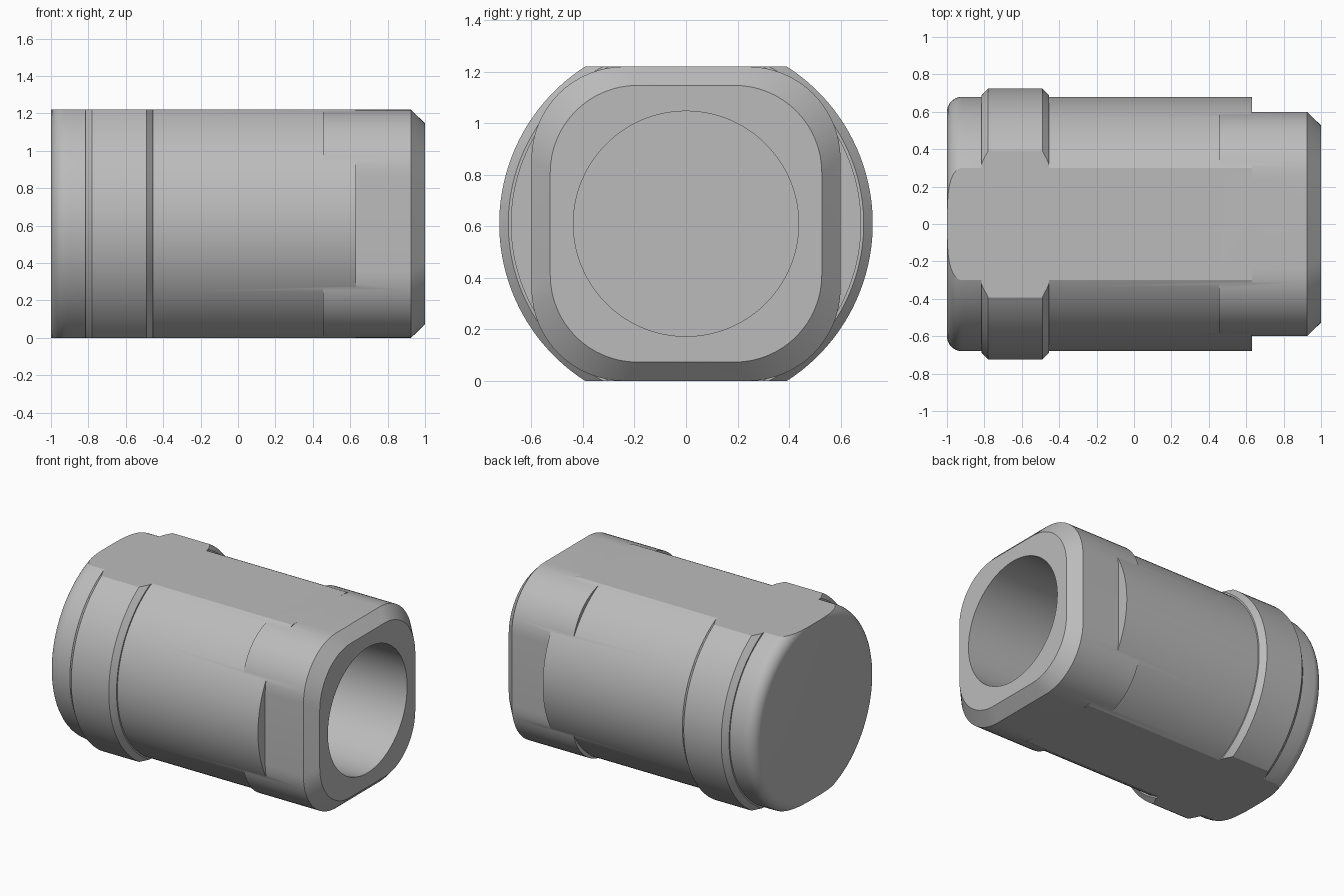
import bpy, bmesh, math
from mathutils import Matrix, Vector

if "Cube" in bpy.data.objects:
    bpy.data.objects.remove(bpy.data.objects["Cube"])

MID = 0.61          # height of the axis, also half the distance across the flats
SEGMENTS = 128

steel = bpy.data.materials.new("grey steel")
steel.use_nodes = True
GREY = (0.5, 0.5, 0.5, 1)
steel.diffuse_color = GREY
steel.node_tree.nodes["Principled BSDF"].inputs["Base Color"].default_value = GREY


def finish(name, bm):
    bmesh.ops.remove_doubles(bm, verts=bm.verts, dist=1e-5)
    bmesh.ops.recalc_face_normals(bm, faces=bm.faces)
    mesh = bpy.data.meshes.new(name)
    bm.to_mesh(mesh)
    bm.free()
    mesh.materials.append(steel)
    ob = bpy.data.objects.new(name, mesh)
    bpy.context.collection.objects.link(ob)
    return ob


def loft(name, rings):
    """Skin a list of closed rings and cap both ends."""
    bm = bmesh.new()
    loops = [[bm.verts.new(p) for p in ring] for ring in rings]
    n = len(loops[0])
    for a, b in zip(loops, loops[1:]):
        for i in range(n):
            j = (i + 1) % n
            bm.faces.new((a[i], a[j], b[j], b[i]))
    bm.faces.new(loops[0])
    bm.faces.new(loops[-1])
    return finish(name, bm)


def circle(x, r):
    turn = [math.tau * (i + 0.5) / SEGMENTS for i in range(SEGMENTS)]
    return [(x, r * math.cos(a), MID + r * math.sin(a)) for a in turn]


def rounded_square(x, inset, steps=16):
    radius = 0.36 - inset * 0.3
    ring = []
    for quarter in range(4):
        mid = math.pi / 4 + quarter * math.pi / 2
        cy = math.copysign(0.60 - inset - radius, math.cos(mid))
        cz = math.copysign(MID - inset - radius, math.sin(mid))
        for i in range(steps + 1):
            a = (quarter + i / steps) * math.pi / 2
            ring.append((x, cy + radius * math.cos(a), MID + cz + radius * math.sin(a)))
    return ring


def combine(ob, other, operation):
    mod = ob.modifiers.new(operation.lower(), "BOOLEAN")
    mod.operation, mod.solver, mod.object = operation, "EXACT", other
    bpy.context.view_layer.objects.active = ob
    bpy.ops.object.modifier_apply(modifier=mod.name)
    bpy.data.objects.remove(other)


# Turned body: rounded closed end, raised collar, plain barrel
fillet = [(-0.92 - 0.08 * math.cos(a), 0.60 + 0.08 * math.sin(a))
          for a in (math.pi / 2 * i / 8 for i in range(9))]
collar = [(-0.815, 0.68), (-0.815, 0.69), (-0.78, 0.725),
          (-0.49, 0.725), (-0.455, 0.69), (-0.455, 0.68)]
body = loft("fitting_body", [circle(x, r) for x, r in fillet + collar + [(0.63, 0.68)]])

# Flats milled along the top and bottom
bm = bmesh.new()
bmesh.ops.create_cube(bm, size=1, matrix=Matrix.Translation(Vector((0, 0, MID)))
                      @ Matrix.Diagonal((3, 3, 2 * MID, 1)))
combine(body, finish("flats_cutter", bm), "INTERSECT")

# Rounded square end with a chamfered rim
end = loft("square_end", [rounded_square(0.455, 0), rounded_square(0.925, 0),
                          rounded_square(1, 0.073)])
combine(body, end, "UNION")

# Blind bore
bore = loft("bore_cutter", [circle(-0.7, 0.437), circle(1.2, 0.437)])
combine(body, bore, "DIFFERENCE")

bpy.ops.object.select_all(action="DESELECT")
body.select_set(True)
bpy.context.view_layer.objects.active = body
bpy.ops.object.shade_smooth_by_angle(angle=math.radians(20))
